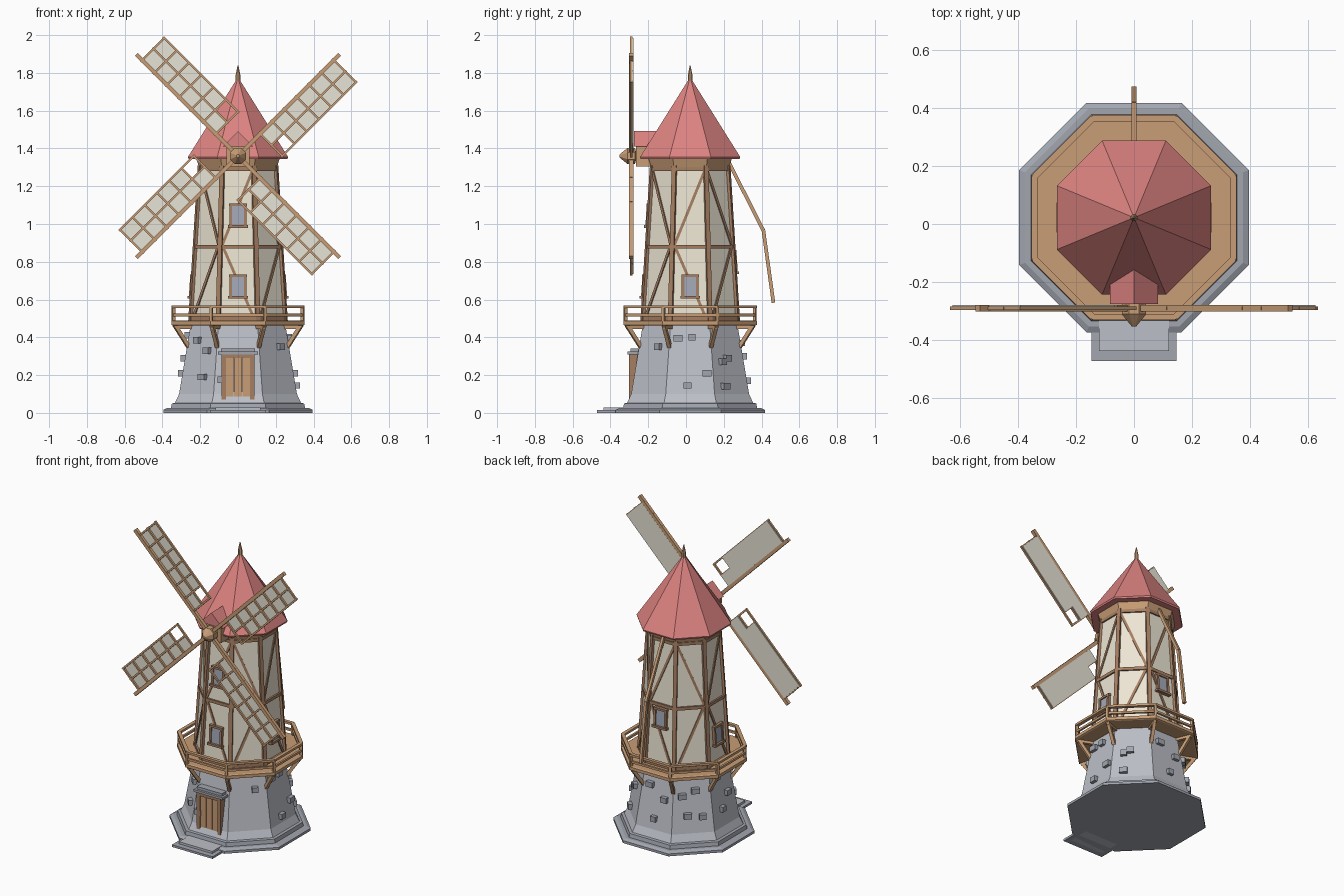
import bpy, bmesh
from math import sin, cos, tan, pi, radians, sqrt
from mathutils import Vector, Matrix

if "Cube" in bpy.data.objects:
    bpy.data.objects.remove(bpy.data.objects["Cube"])

CY = 0.022                      # y of the tower axis
T8 = tan(pi / 8)
Z = Vector((0, 0, 1))


def material(name, rgb):
    m = bpy.data.materials.new(name)
    m.diffuse_color = (*rgb, 1)
    m.use_nodes = True
    m.node_tree.nodes["Principled BSDF"].inputs["Base Color"].default_value = m.diffuse_color
    return m


STONE = material("stone", (0.50, 0.52, 0.57))
SLATE = material("slate", (0.36, 0.38, 0.43))
PLASTER = material("plaster", (0.85, 0.79, 0.66))
TIMBER = material("timber", (0.38, 0.21, 0.12))
WOOD = material("wood", (0.58, 0.34, 0.18))
RED = material("red_roof", (0.72, 0.23, 0.22))
CLOTH = material("cloth", (0.80, 0.77, 0.68))
GLASS = material("glass", (0.36, 0.39, 0.47))


def finish(bm, name, mat):
    bmesh.ops.recalc_face_normals(bm, faces=bm.faces)
    me = bpy.data.meshes.new(name)
    bm.to_mesh(me)
    bm.free()
    me.materials.append(mat)
    ob = bpy.data.objects.new(name, me)
    bpy.context.collection.objects.link(ob)
    return ob


def lathe(name, profile, mat, n=8, frame=None):
    """Polygonal turned solid; profile is (apothem, height)."""
    bm = bmesh.new()
    frame = frame or Matrix.Translation((0, CY, 0))
    rings = []
    for r, z in profile:
        R = r / cos(pi / n)
        rings.append([bm.verts.new(frame @ Vector((R * cos(2 * pi * (k + .5) / n), R * sin(2 * pi * (k + .5) / n), z)))
                      for k in range(n)])
    for a, b in zip(rings, rings[1:]):
        for k in range(n):
            bm.faces.new((a[k], a[(k + 1) % n], b[(k + 1) % n], b[k]))
    bm.faces.new(rings[0][::-1])
    bm.faces.new(rings[-1])
    return finish(bm, name, mat)


def bar(bm, p, q, w, t, up=Z):
    """Rectangular bar from p to q: w sideways, t along up."""
    p, q = Vector(p), Vector(q)
    d = (q - p).normalized()
    n = (up - d * up.dot(d)).normalized()
    s = d.cross(n)
    m = Matrix((s * w, n * t, q - p)).transposed().to_4x4()
    m.translation = (p + q) / 2
    bmesh.ops.create_cube(bm, size=1, matrix=m)


def box(bm, x0, x1, y0, y1, z0, z1):
    bar(bm, ((x0 + x1) / 2, (y0 + y1) / 2, z0), ((x0 + x1) / 2, (y0 + y1) / 2, z1), x1 - x0, y1 - y0, Vector((0, 1, 0)))


def upper(z):                   # apothem of the plaster wall
    return 0.25 - 0.05 * (z - 0.485) / 0.815


def lower(z):                   # apothem of the stone wall
    return 0.312 - 0.062 * (z - 0.1) / 0.37


def normal(i):
    a = radians(-90 + 45 * i)
    return Vector((cos(a), sin(a), 0))


def on_face(i, u, z, ap):
    n = normal(i)
    return Vector((0, CY, z)) + n * ap + Vector((-n.y, n.x, 0)) * u


def corner(i, z, ap):
    return on_face(i, ap * T8, z, ap)


# stone base
lathe("plinth", [(0.395, 0), (0.395, 0.016), (0.375, 0.026), (0.355, 0.026), (0.350, 0.05), (0.325, 0.055)], SLATE)
lathe("stone_wall", [(0.335, 0.05), (lower(0.1), 0.1), (lower(0.47), 0.47)], STONE)
bm = bmesh.new()
box(bm, -0.147, 0.147, -0.472, -0.36, 0, 0.014)
finish(bm, "lower_step", SLATE)
bm = bmesh.new()
box(bm, -0.12, 0.12, -0.437, -0.30, 0, 0.028)
finish(bm, "upper_step", STONE)

# protruding stones: face, sideways, height
bm = bmesh.new()
for i, u, z in [(7, -.03, .385), (7, .05, .33), (7, .04, .19), (0, -.085, .175), (1, .04, .35), (2, -.065, .395),
                (2, .01, .40), (2, -.015, .145), (2, .09, .21), (3, -.05, .27), (3, -.01, .29), (3, -.05, .14),
                (4, -.05, .37), (4, .06, .30), (4, .0, .17), (5, -.06, .33), (5, .02, .36), (5, -.03, .21), (5, .06, .2),
                (6, -.05, .41), (6, .04, .29), (6, -.03, .21)]:
    w = 0.036 + 0.012 * ((i * 7 + int(z * 100)) % 3) / 2
    p = on_face(i, u, z, lower(z) + 0.003)
    bar(bm, p - Z * 0.017, p + Z * 0.017, w, 0.04, normal(i))
finish(bm, "wall_stones", SLATE)

# door
bm = bmesh.new()
for k in (-1, 0, 1):
    box(bm, k * 0.043 - 0.02, k * 0.043 + 0.02, -0.296, -0.24, 0.05, 0.30)
finish(bm, "door_planks", WOOD)
bm = bmesh.new()
for s in (-1, 1):
    box(bm, s * 0.075 - 0.012, s * 0.075 + 0.012, -0.303, -0.24, 0.05, 0.31)
box(bm, -0.087, 0.087, -0.303, -0.24, 0.29, 0.31)
finish(bm, "door_frame", TIMBER)
bm = bmesh.new()
box(bm, -0.105, 0.105, -0.31, -0.23, 0.31, 0.325)
box(bm, -0.09, 0.09, -0.295, -0.23, 0.325, 0.342)
finish(bm, "door_lintel", SLATE)

# gallery deck, railing and braces
lathe("gallery_deck", [(0.345, 0.462), (0.353, 0.466), (0.353, 0.486), (0.345, 0.490)], WOOD)
bm = bmesh.new()
for i in range(8):
    bar(bm, corner(i, 0.48, 0.342), corner(i, 0.565, 0.342), 0.016, 0.016, normal(i + .5))
    for z, w in ((0.562, 0.022), (0.518, 0.013)):
        bar(bm, corner(i, z, 0.342), corner(i + 1, z, 0.342), w, 0.014)
finish(bm, "gallery_railing", WOOD)
bm = bmesh.new()
for i in range(8):
    bar(bm, corner(i, 0.35, 0.262), corner(i, 0.465, 0.335), 0.02, 0.02)
    bar(bm, corner(i, 0.455, 0.23), corner(i, 0.455, 0.335), 0.02, 0.02)
finish(bm, "gallery_braces", WOOD)

# timber-framed tower
lathe("plaster_wall", [(upper(0.48), 0.48), (upper(1.31), 1.31)], PLASTER)
bm = bmesh.new()
for i in range(8):
    bar(bm, corner(i, 0.485, upper(0.485)), corner(i, 1.31, upper(1.31)), 0.024, 0.02, normal(i + .5))
    for z in (0.50, 0.88, 1.29):
        bar(bm, corner(i - 1, z, upper(z) + .002), corner(i, z, upper(z) + .002), 0.016, 0.02)
    for k, (z0, z1) in enumerate(((0.50, 0.875), (0.885, 1.285))):
        s = 1 if (i + k) % 2 else -1
        bar(bm, on_face(i, -s * .085, z0, upper(z0)), on_face(i, s * .078, z1, upper(z1)), 0.015, 0.013, normal(i))
finish(bm, "timber_frame", TIMBER)

# windows
panes, frames = bmesh.new(), bmesh.new()
for i, z in ((0, 0.67), (0, 1.045), (2, 0.67), (4, 0.80), (6, 0.67)):
    n = normal(i)
    P = lambda u, dz, o: on_face(i, u, z + dz, upper(z + dz) + o)
    bar(panes, P(0, -.055, .004), P(0, .055, .004), 0.075, 0.014, n)
    for s in (-1, 1):
        bar(frames, P(s * .038, -.058, .007), P(s * .038, .058, .007), 0.014, 0.022, n)
    bar(frames, P(-.047, .056, .007), P(.047, .056, .007), 0.014, 0.024, n)
    bar(frames, P(-.052, -.058, .009), P(.052, -.058, .009), 0.014, 0.032, n)
finish(panes, "window_panes", GLASS)
finish(frames, "window_frames", TIMBER)

# cap
lathe("cap_collar", [(0.205, 1.295), (0.222, 1.352)], WOOD)
lathe("roof", [(0.262, 1.345), (0.265, 1.355), (0.008, 1.765)], RED)
lathe("finial", [(0.012, 1.73), (0.012, 1.79), (0.002, 1.84)], WOOD)
bm = bmesh.new()
box(bm, -0.062, 0.062, -0.265, -0.10, 1.305, 1.42)
finish(bm, "shaft_housing", WOOD)
bm = bmesh.new()
tri = [[bm.verts.new((x, y, z)) for x, z in ((-.082, 1.41), (.082, 1.41), (0, 1.492))] for y in (-.275, -.08)]
bm.faces.new(tri[0])
bm.faces.new(tri[1])
for k in range(3):
    bm.faces.new((tri[0][k], tri[0][(k + 1) % 3], tri[1][(k + 1) % 3], tri[1][k]))
finish(bm, "dormer_roof", RED)

# hub and shaft, turned around the y axis
HUB = Vector((0, -0.29, 1.36))
along_y = Matrix.Translation(HUB) @ Matrix.Rotation(pi / 2, 4, 'X')
lathe("sail_hub", [(0.022, -0.08), (0.022, -0.025), (0.042, -0.02), (0.042, 0.02), (0.022, 0.045), (0.008, 0.062)],
      WOOD, frame=along_y)

# four sails: stock on one side, lattice and cloth beside it
Y = Vector((0, 1, 0))
lattice, stocks, cloth = bmesh.new(), bmesh.new(), bmesh.new()
for k in range(4):
    a = pi / 4 + k * pi / 2
    d, s = Vector((cos(a), 0, sin(a))), Vector((sin(a), 0, -cos(a)))
    Q = lambda l, w, y=0: HUB + d * l + s * w + Y * y
    bar(stocks, Q(0, 0), Q(0.76, 0), 0.022, 0.022, Y)
    L0, step = 0.165, 0.092
    for w in (0.085, 0.165):
        bar(lattice, Q(L0 - .006, w), Q(0.725, w), 0.011, 0.012, Y)
    for j in range(7):
        bar(lattice, Q(L0 + j * step, -0.012), Q(L0 + j * step, 0.17), 0.011, 0.012, Y)
    bar(cloth, Q(L0, 0.047, .009), Q(0.717, 0.047, .009), 0.076, 0.005, Y)
    bar(cloth, Q(L0 + step, 0.125, .009), Q(0.717, 0.125, .009), 0.080, 0.005, Y)
finish(stocks, "sail_stocks", WOOD)
finish(lattice, "sail_lattice", WOOD)
finish(cloth, "sail_cloth", CLOTH)

# tail pole at the back
bm = bmesh.new()
pts = [(0, 0.225, 1.33), (0, 0.41, 0.965), (0, 0.463, 0.583)]
for p, q in zip(pts, pts[1:]):
    bar(bm, p, q, 0.017, 0.019, Y)
finish(bm, "tail_pole", WOOD)
